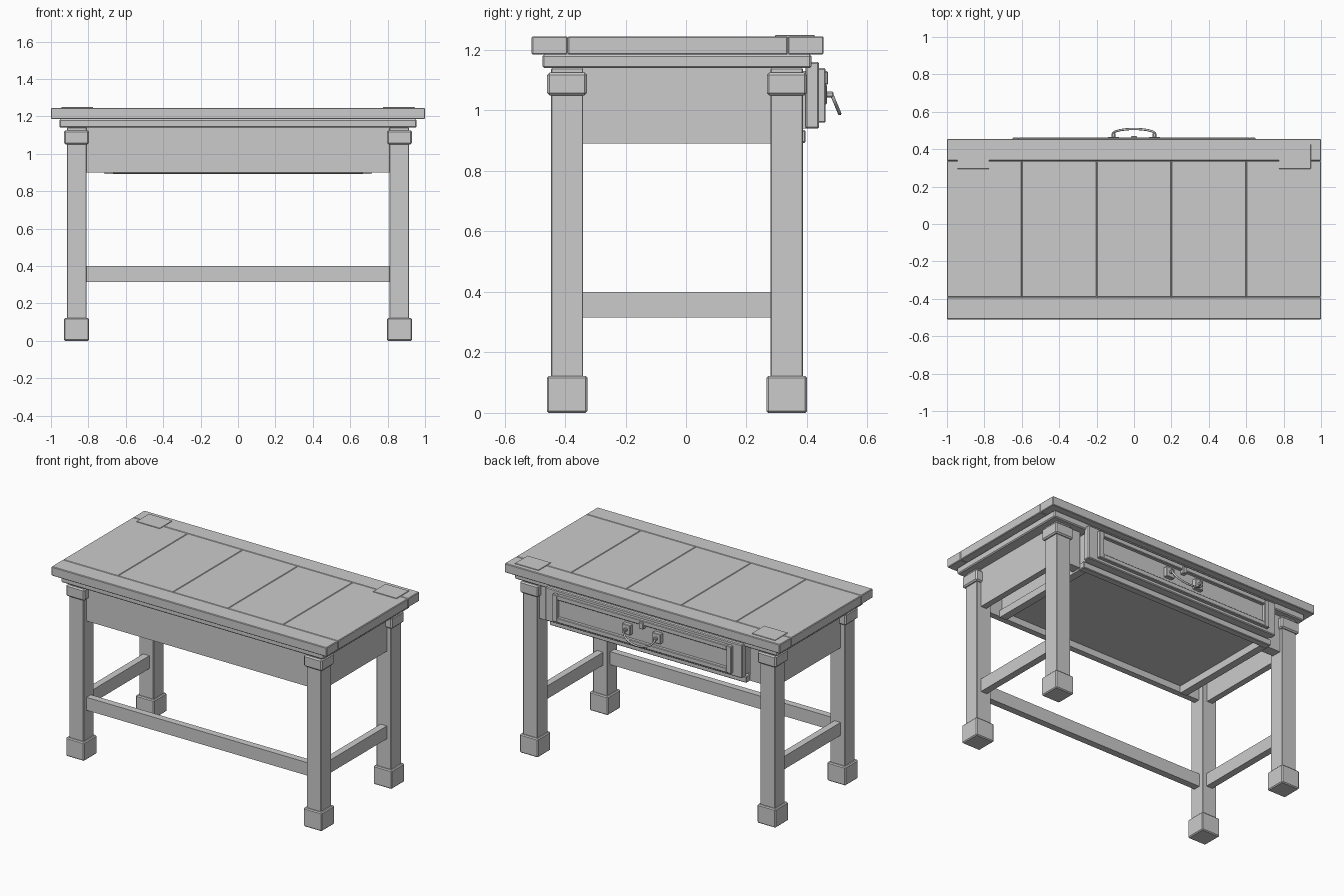
import bpy, bmesh, math
from mathutils import Vector

if "Cube" in bpy.data.objects:
    bpy.data.objects.remove(bpy.data.objects["Cube"])


def box(name, x, y, z, bevel=0.004):
    """Bevelled box from (min, max) ranges."""
    bm = bmesh.new()
    bmesh.ops.create_cube(bm, size=1)
    for v in bm.verts:
        v.co = Vector([(r[0] + r[1]) / 2 + c * (r[1] - r[0]) for c, r in zip(v.co, (x, y, z))])
    if bevel:
        bmesh.ops.bevel(bm, geom=bm.edges[:], offset=bevel, segments=1, affect='EDGES')
    me = bpy.data.meshes.new(name)
    bm.to_mesh(me)
    bm.free()
    ob = bpy.data.objects.new(name, me)
    bpy.context.collection.objects.link(ob)
    return ob


def pair(name, x, y, z, bevel=0.004):
    """Right-hand box and its copy mirrored across x = 0."""
    box("right_" + name, x, y, z, bevel)
    box("left_" + name, (-x[1], -x[0]), y, z, bevel)


# Table top: two long rails with five cross planks between them
TOP = (1.185, 1.245)
box("top_front_rail", (-1, 1), (-0.51, -0.391), TOP)
box("top_back_rail", (-1, 1), (0.337, 0.455), TOP)
for i in range(5):
    x0 = -1 + 0.4 * i
    box(f"top_plank_{i + 1}", (x0, x0 + 0.4), (-0.391, 0.337), TOP)
pair("corner_plate", (0.775, 0.945), (0.295, 0.425), (1.2, 1.249), 0.001)

# Stepped slab under the top
box("under_top", (-0.955, 0.955), (-0.475, 0.415), (1.14, 1.185), 0.006)

# Legs with feet and collars
for side, yc in (("front", -0.393), ("back", 0.333)):
    y = lambda h: (yc - h, yc + h)
    pair(side + "_leg", (0.81, 0.915), y(0.053), (0.05, 1.14), 0.003)
    pair(side + "_foot", (0.797, 0.93), y(0.067), (0, 0.122), 0.006)
    pair(side + "_collar", (0.797, 0.93), y(0.066), (1.05, 1.125), 0.008)

# Stretchers: front and sides only, the drawer side is open
box("front_stretcher", (-0.82, 0.82), (-0.415, -0.37), (0.315, 0.40), 0)
pair("side_stretcher", (0.84, 0.885), (-0.35, 0.29), (0.315, 0.40), 0)

# Aprons and posts beside the drawer
box("front_apron", (-0.82, 0.82), (-0.413, -0.373), (0.90, 1.145), 0)
pair("side_apron", (0.845, 0.885), (-0.35, 0.29), (0.89, 1.145), 0)
pair("drawer_post", (0.72, 0.82), (0.30, 0.365), (0.90, 1.145), 0)

# Drawer supports
box("drawer_rail", (-0.715, 0.715), (0.35, 0.395), (0.893, 0.935))
pair("drawer_runner", (0.665, 0.715), (-0.373, 0.35), (0.893, 0.94), 0)

# Drawer box and front
box("drawer_bottom", (-0.70, 0.70), (-0.37, 0.40), (0.94, 0.96), 0)
pair("drawer_side", (0.68, 0.70), (-0.37, 0.40), (0.96, 1.13), 0)
box("drawer_front", (-0.715, 0.715), (0.395, 0.44), (0.94, 1.16), 0.005)

# Raised moulding around the drawer front
Y = (0.435, 0.462)
pair("moulding_stile", (0.615, 0.65), Y, (0.96, 1.14))
box("moulding_top", (-0.617, 0.617), Y, (1.108, 1.14))
box("moulding_bottom", (-0.617, 0.617), Y, (0.96, 0.992))

# Handle plates, knuckles and lock plate
pair("handle_plate", (0.08, 0.14), (0.437, 0.466), (1.02, 1.085), 0.003)
pair("handle_knuckle", (0.10, 0.12), (0.46, 0.488), (1.043, 1.062), 0.004)
box("lock_plate", (-0.016, 0.016), (0.437, 0.470), (1.085, 1.13), 0.004)

# Hanging bail handle swept along a tilted arc
cu = bpy.data.curves.new("handle", 'CURVE')
cu.dimensions = '3D'
cu.bevel_depth = 0.006
cu.bevel_resolution = 2
cu.use_fill_caps = True
sp = cu.splines.new('POLY')
N = 16
sp.points.add(N)
for i, p in enumerate(sp.points):
    a = math.pi * i / N
    s = math.sin(a)
    p.co = (0.113 * math.cos(a), 0.482 + 0.026 * s, 1.052 - 0.062 * s, 1)
crv = bpy.data.objects.new("handle_curve", cu)
bpy.context.collection.objects.link(crv)
bpy.context.view_layer.update()
me = bpy.data.meshes.new_from_object(crv.evaluated_get(bpy.context.evaluated_depsgraph_get()))
bpy.data.objects.remove(crv)
handle = bpy.data.objects.new("drawer_handle", me)
bpy.context.collection.objects.link(handle)
me.polygons.foreach_set("use_smooth", [True] * len(me.polygons))
